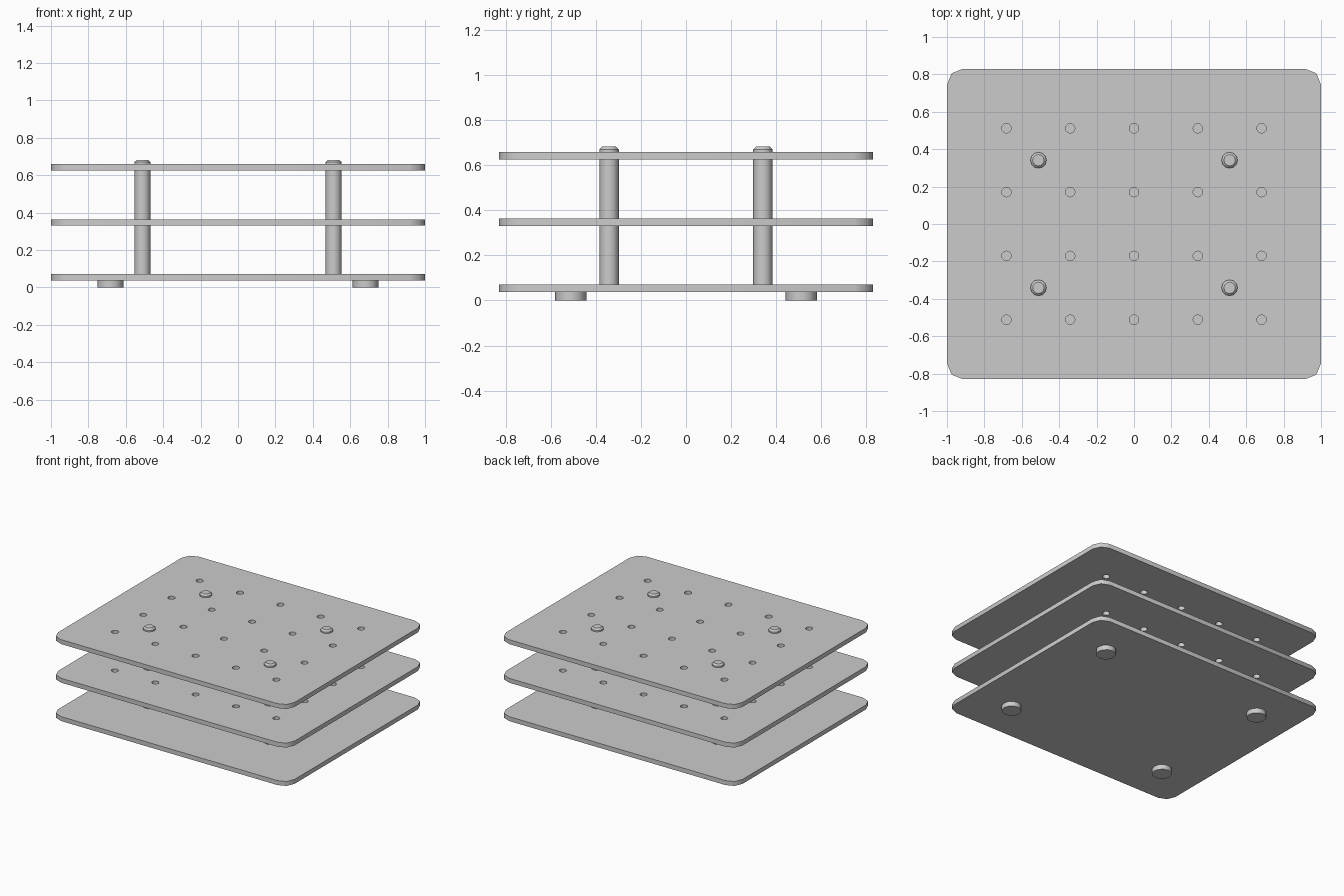
import bpy, bmesh, math
from mathutils import Vector

if "Cube" in bpy.data.objects:
    bpy.data.objects.remove(bpy.data.objects["Cube"])

grey = bpy.data.materials.new("light grey")
grey.diffuse_color = (0.6, 0.6, 0.6, 1)
grey.use_nodes = True
grey.node_tree.nodes["Principled BSDF"].inputs["Base Color"].default_value = grey.diffuse_color

HX, HY, R, T = 1.0, 0.83, 0.085, 0.034
PLATES = {"bottom_plate": 0.037, "middle_plate": 0.33, "top_plate": 0.625}


def finish(bm, name, angle):
    bmesh.ops.recalc_face_normals(bm, faces=bm.faces[:])
    me = bpy.data.meshes.new(name)
    bm.to_mesh(me)
    bm.free()
    me.materials.append(grey)
    ob = bpy.data.objects.new(name, me)
    bpy.context.collection.objects.link(ob)
    bpy.ops.object.select_all(action='DESELECT')
    ob.select_set(True)
    bpy.context.view_layer.objects.active = ob
    bpy.ops.object.shade_smooth_by_angle(angle=math.radians(angle))
    return ob


def loop(bm, pts, z):
    vs = [bm.verts.new((x, y, z)) for x, y in pts]
    return [bm.edges.new((vs[i - 1], vs[i])) for i in range(len(vs))]


def circle(cx, cy, r, n):
    return [(cx + r * math.cos(2 * math.pi * i / n),
             cy + r * math.sin(2 * math.pi * i / n)) for i in range(n)]


# plate outline with two-segment rounded corners
outline = []
for k, (sx, sy) in enumerate([(1, 1), (-1, 1), (-1, -1), (1, -1)]):
    for s in range(3):
        a = math.pi / 2 * (k + s / 2)
        outline.append((sx * (HX - R) + R * math.cos(a),
                        sy * (HY - R) + R * math.sin(a)))

# plates: the upper two are drilled with a 5 x 4 grid of through holes
for name, z in PLATES.items():
    bm = bmesh.new()
    edges = loop(bm, outline, z)
    if name != "bottom_plate":
        for i in range(5):
            for j in range(4):
                edges += loop(bm, circle((i - 2) * 0.341, (j - 1.5) * 0.341, 0.0255, 12), z)
    bmesh.ops.triangle_fill(bm, edges=edges, use_beauty=True, normal=(0, 0, 1))
    ext = bmesh.ops.extrude_face_region(bm, geom=bm.faces[:], use_keep_orig=True)
    top = [v for v in ext["geom"] if isinstance(v, bmesh.types.BMVert)]
    bmesh.ops.translate(bm, verts=top, vec=(0, 0, T))
    finish(bm, name, 50)


def cylinder(name, x, y, r, z0, z1, n, bevel=0):
    bm = bmesh.new()
    bmesh.ops.create_cone(bm, cap_ends=True, segments=n, radius1=r, radius2=r, depth=z1 - z0)
    bmesh.ops.translate(bm, verts=bm.verts[:], vec=Vector((x, y, (z0 + z1) / 2)))
    if bevel:
        rim = [e for e in bm.edges if all(v.co.z > z1 - 1e-4 for v in e.verts)]
        bmesh.ops.bevel(bm, geom=rim, offset=bevel, segments=1, affect='EDGES')
    finish(bm, name, 40)


# posts through all plates with chamfered tips, and feet under the base
for sx, a in ((-1, "left"), (1, "right")):
    for sy, b in ((-1, "front"), (1, "back")):
        cylinder(f"post_{b}_{a}", sx * 0.511, sy * 0.341, 0.043, 0.06, 0.682, 12, 0.012)
        cylinder(f"foot_{b}_{a}", sx * 0.682, sy * 0.511, 0.069, 0.0, 0.04, 12)
